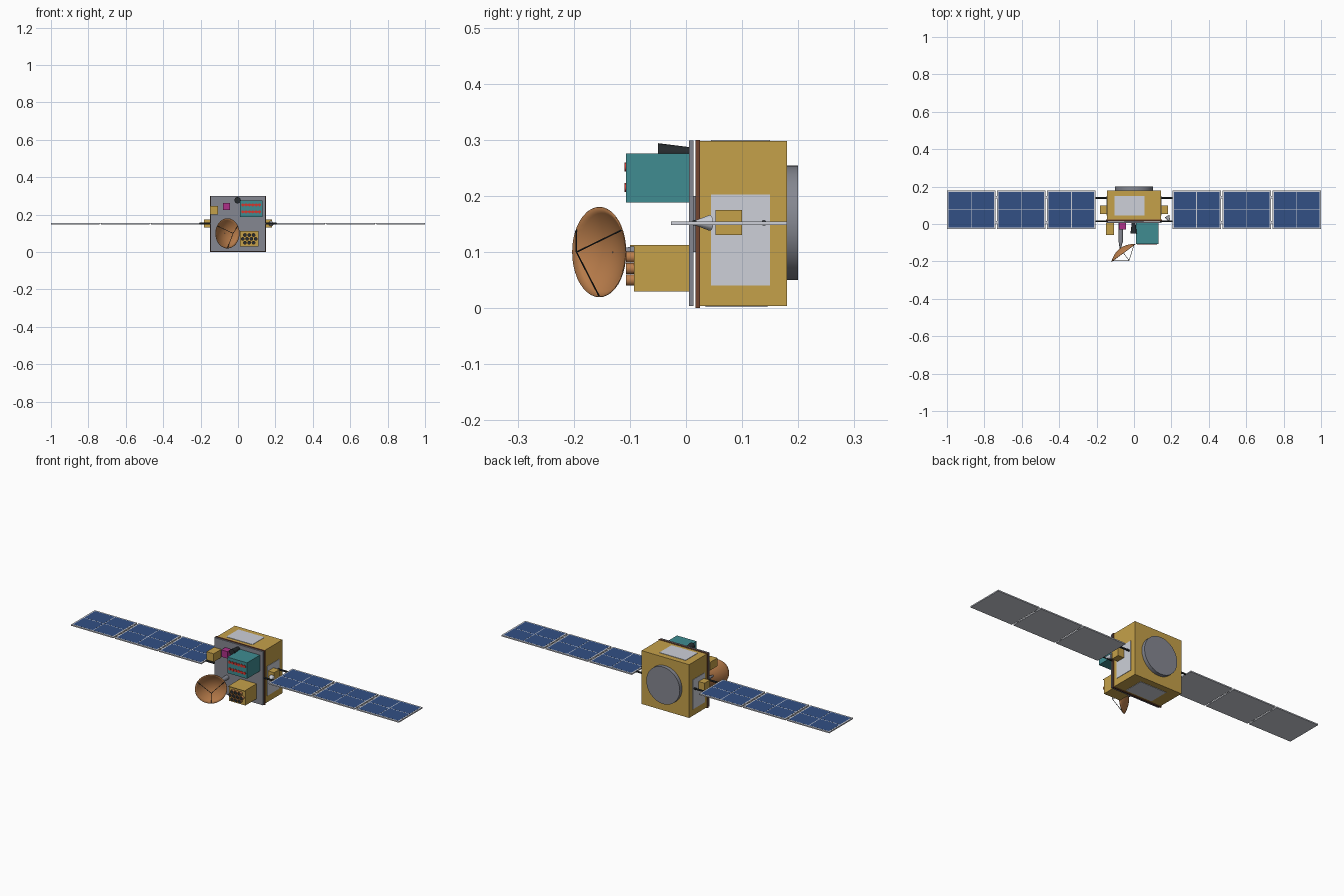
import bpy, bmesh, math
from mathutils import Vector

cube = bpy.data.objects.get("Cube")
if cube:
    bpy.data.objects.remove(cube, do_unlink=True)


def material(name, r, g, b):
    m = bpy.data.materials.new(name)
    m.use_nodes = True
    m.diffuse_color = (r, g, b, 1)
    m.node_tree.nodes["Principled BSDF"].inputs["Base Color"].default_value = (r, g, b, 1)
    return m


gold = material("gold foil", 0.56, 0.355, 0.068)
blue = material("cell blue", 0.032, 0.08, 0.235)
silver = material("silver", 0.61, 0.63, 0.69)
teal = material("teal", 0.05, 0.265, 0.285)
copper = material("copper", 0.5, 0.21, 0.072)
gray = material("gray", 0.235, 0.245, 0.285)
dark = material("dark", 0.02, 0.025, 0.028)
brown = material("brown", 0.17, 0.06, 0.03)
magenta = material("magenta", 0.42, 0.03, 0.25)
red = material("red", 0.65, 0.04, 0.03)


def finish(name, bm, mat, smooth=False):
    mesh = bpy.data.meshes.new(name)
    bmesh.ops.recalc_face_normals(bm, faces=bm.faces)
    bm.to_mesh(mesh)
    bm.free()
    mesh.materials.append(mat)
    ob = bpy.data.objects.new(name, mesh)
    bpy.context.collection.objects.link(ob)
    if smooth:
        bpy.ops.object.select_all(action='DESELECT')
        ob.select_set(True)
        bpy.context.view_layer.objects.active = ob
        bpy.ops.object.shade_smooth_by_angle(angle=math.radians(35))
    return ob


def box(name, mat, x, y, z):
    """Box given by its (low, high) range on each axis."""
    bm = bmesh.new()
    bmesh.ops.create_cube(bm, size=1)
    for v in bm.verts:
        v.co = [(a + b) / 2 + c * (b - a) for (a, b), c in zip((x, y, z), v.co)]
    return finish(name, bm, mat)


def rod(name, mat, a, b, r1, r2=None, sides=20):
    """Cylinder or cone from point a to point b."""
    a, b = Vector(a), Vector(b)
    bm = bmesh.new()
    bmesh.ops.create_cone(bm, cap_ends=True, segments=sides, radius1=r1,
                          radius2=r1 if r2 is None else r2, depth=(b - a).length)
    ob = finish(name, bm, mat, True)
    ob.location = (a + b) / 2
    ob.rotation_euler = (b - a).to_track_quat('Z', 'Y').to_euler()
    return ob


# Main body with front decks
box("body", gold, (-0.145, 0.145), (0.025, 0.18), (0.004, 0.298))
box("rear_deck", brown, (-0.15, 0.15), (0.017, 0.025), (0, 0.3))
box("deck_spacer", gray, (-0.05, 0.05), (0.012, 0.018), (0.1, 0.2))
box("front_deck", gray, (-0.148, 0.148), (0.005, 0.013), (0.004, 0.299))
box("top_radiator", silver, (-0.103, 0.057), (0.045, 0.15), (0.297, 0.3))
box("bottom_radiator", silver, (-0.08, 0.08), (0.035, 0.145), (0.002, 0.005))
rod("rear_ring", gray, (0, 0.18, 0.152), (0, 0.2, 0.152), 0.102, sides=48)

# Solar wings on both sides
WING_Z = 0.152
for s, side in ((1, "left"), (-1, "right")):
    def span(a, b):
        return tuple(sorted((s * a, s * b)))
    box(side + "_radiator", silver, span(0.144, 0.147), (0.045, 0.15), (0.04, 0.203))
    box(side + "_drive_box", gold, span(0.14, 0.183), (0.053, 0.1), (0.13, 0.175))
    for y in (0.015, 0.139):
        rod(side + "_yoke_bar", dark, (s * 0.14, y, WING_Z), (s * 0.206, y, WING_Z), 0.005, sides=10)
    for i in range(3):
        x0 = 0.205 + i * 0.268
        x1 = x0 + 0.259
        box(side + "_panel", silver, span(x0, x1), (-0.027, 0.18), (0.148, 0.1545))
        w = (x1 - x0 - 0.012) / 2
        for c in range(2):
            for r in range(2):
                cx, cy = x0 + 0.006 + c * w, -0.021 + r * 0.0975
                box(side + "_solar_cell", blue, span(cx + 0.002, cx + w - 0.002),
                    (cy + 0.002, cy + 0.0955), (0.154, 0.1548))
        if i < 2:
            for y in (0.01, 0.143):
                box(side + "_hinge", silver, span(x1 - 0.002, x1 + 0.011),
                    (y - 0.006, y + 0.006), (0.149, 0.153))

# Small horn antenna by the left drive box
rod("side_horn", silver, (0.176, 0.042, WING_Z), (0.192, 0.013, WING_Z), 0.014, 0.003)

# Teal instrument with two rows of red emitters
box("instrument", teal, (0.01, 0.13), (-0.107, 0.006), (0.188, 0.276))
for z in (0.215, 0.252):
    box("emitter_rail", red, (0.018, 0.122), (-0.109, -0.106), (z - 0.004, z + 0.004))
    for i in range(6):
        x = 0.025 + i * 0.018
        rod("emitter", red, (x, -0.105, z), (x, -0.11, z), 0.008, sides=12)
rod("star_tracker", dark, (-0.002, 0.006, 0.277), (-0.002, -0.05, 0.277), 0.01, 0.017)

# Small equipment boxes
box("magenta_sensor", magenta, (-0.081, -0.043), (-0.03, 0.006), (0.224, 0.262))
box("corner_box", gold, (-0.15, -0.106), (-0.06, 0.006), (0.2, 0.245))

# Horn cluster
box("horn_box", gold, (0.01, 0.11), (-0.093, 0.006), (0.03, 0.112))
box("horn_lid", gold, (0.01, 0.11), (-0.1, 0.006), (0.11, 0.113))
for z, n in ((0.05, 3), (0.0705, 4), (0.091, 3)):
    for i in range(n):
        x = 0.06 + (i - (n - 1) / 2) * 0.023
        rod("horn", copper, (x, -0.09, z), (x, -0.107, z), 0.01, sides=16)
        rod("horn_mouth", dark, (x, -0.106, z), (x, -0.1073, z), 0.0085, sides=16)

# Dish: a revolved bowl facing forward and to the left
RADIUS, DEPTH = 0.08, 0.03
facing = Vector((0.595, -0.804, 0))
rim = Vector((-0.056, -0.155, 0.1))
bm = bmesh.new()
points = [bm.verts.new((RADIUS * t / 8, 0, DEPTH * ((t / 8) ** 2 - 1))) for t in range(9)]
edges = [bm.edges.new(pair) for pair in zip(points, points[1:])]
bmesh.ops.spin(bm, geom=points + edges, cent=(0, 0, 0), axis=(0, 0, 1),
               angle=math.tau, steps=40)
bmesh.ops.remove_doubles(bm, verts=bm.verts, dist=0.0001)
dish = finish("dish", bm, copper, True)
dish.location = rim
dish.rotation_euler = facing.to_track_quat('Z', 'Y').to_euler()
shell = dish.modifiers.new("shell", 'SOLIDIFY')
shell.thickness = 0.002
shell.offset = 0

# Dish struts and support arm
feed = rim + facing * 0.05
across = facing.cross(Vector((0, 0, 1)))
for deg in (30, 150, 270):
    a = math.radians(deg)
    end = rim + (across * math.cos(a) + Vector((0, 0, math.sin(a)))) * RADIUS * 0.98
    rod("feed_strut", dark, end, feed, 0.0013, sides=8)
apex = rim - facing * (DEPTH + 0.001)
rod("dish_arm", gray, (-0.07, 0.006, 0.1), (-0.07, -0.1, 0.1), 0.012)
rod("dish_joint", gray, (-0.07, -0.095, 0.1), apex, 0.01, 0.004)
